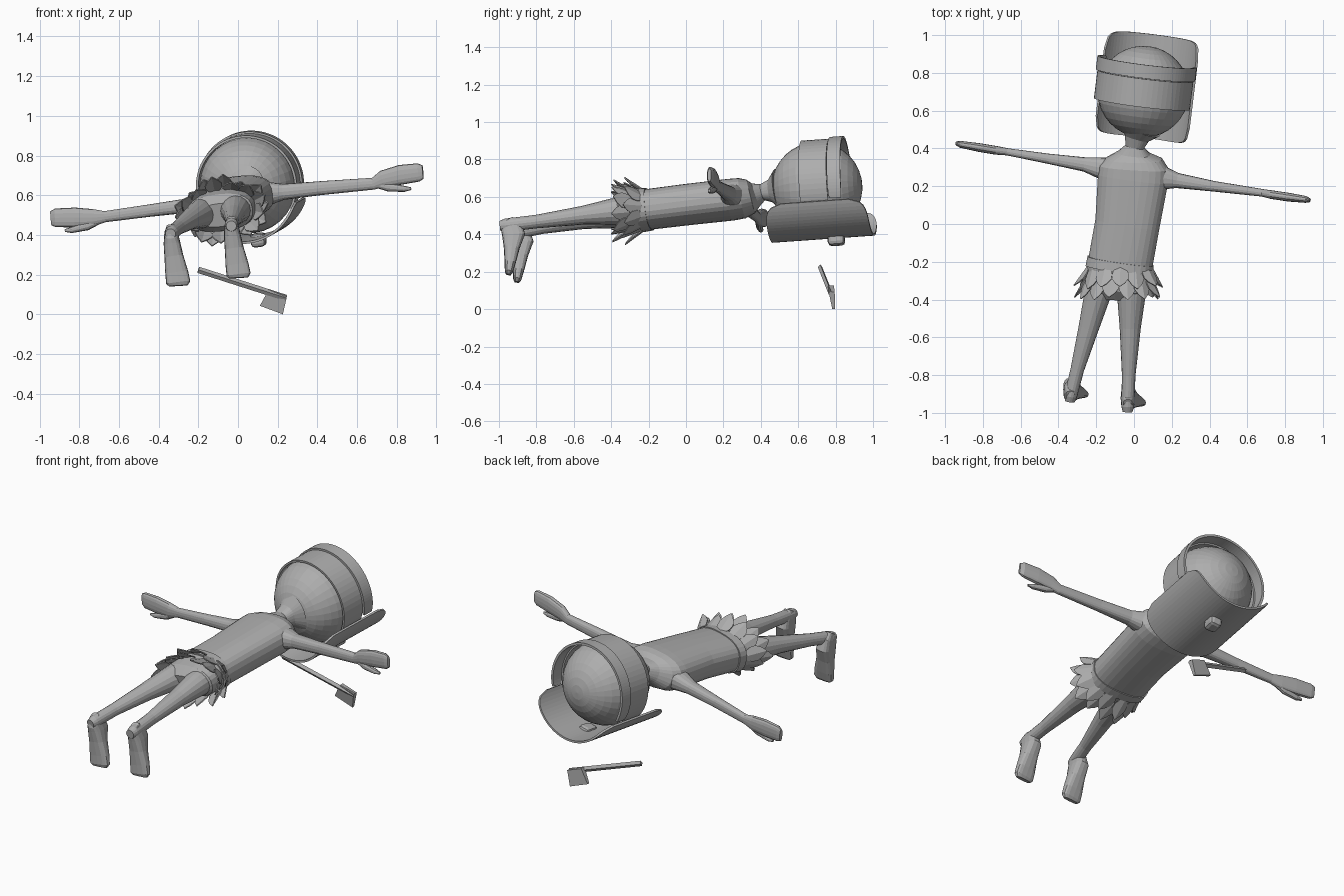
import bpy, bmesh, math
from mathutils import Vector, Matrix

if "Cube" in bpy.data.objects:
    bpy.data.objects.remove(bpy.data.objects["Cube"])

grey = bpy.data.materials.new("plain grey")
grey.diffuse_color = (0.42, 0.42, 0.42, 1)
grey.use_nodes = True
grey.node_tree.nodes["Principled BSDF"].inputs["Base Color"].default_value = grey.diffuse_color


def finish(name, bm, matrix=None, thick=0, smooth=False):
    if matrix:
        bm.transform(matrix)
    bmesh.ops.recalc_face_normals(bm, faces=bm.faces)
    me = bpy.data.meshes.new(name)
    for f in bm.faces:
        f.smooth = smooth
    bm.to_mesh(me)
    bm.free()
    ob = bpy.data.objects.new(name, me)
    bpy.context.collection.objects.link(ob)
    me.materials.append(grey)
    if thick:
        m = ob.modifiers.new("thickness", 'SOLIDIFY')
        m.thickness = thick
        m.offset = 0
    return ob


def loft(name, secs, ref, n=20, p=2.0):
    """Skin rounded sections (x, y, z, half size along ref, other half size)."""
    bm = bmesh.new()
    cs = [Vector(s[:3]) for s in secs]
    rings = []
    for i, s in enumerate(secs):
        t = (cs[min(i + 1, len(cs) - 1)] - cs[max(i - 1, 0)]).normalized()
        u = Vector(ref)
        u = (u - t * u.dot(t)).normalized()
        v = t.cross(u)
        ring = []
        for k in range(n):
            c, d = math.cos(k * math.tau / n), math.sin(k * math.tau / n)
            c = math.copysign(abs(c) ** (2 / p), c)
            d = math.copysign(abs(d) ** (2 / p), d)
            ring.append(bm.verts.new(cs[i] + u * c * s[3] + v * d * s[4]))
        rings.append(ring)
    for a, b in zip(rings, rings[1:]):
        for k in range(n):
            bm.faces.new((a[k], a[(k + 1) % n], b[(k + 1) % n], b[k]))
    bm.faces.new(rings[0])
    bm.faces.new(rings[-1])
    return finish(name, bm)


def shell(name, r, a0, a1, y_mid, half, p, n, matrix, thick=0.012):
    """Curved strip around the head axis; angle 0 points down to the face."""
    bm = bmesh.new()
    rows = []
    for i in range(n + 1):
        t = -1 + 2 * i / n
        a = math.radians(a0 + (a1 - a0) * i / n)
        h = half * (1 - min(abs(t), 0.992) ** p) ** (1 / p)
        rows.append([bm.verts.new((r * math.sin(a), y_mid + h * s, -r * math.cos(a)))
                     for s in (-1, -0.33, 0.33, 1)])
    for a, b in zip(rows, rows[1:]):
        for k in range(3):
            bm.faces.new((a[k], a[k + 1], b[k + 1], b[k]))
    return finish(name, bm, matrix, thick)


# torso with neck
loft("torso", [(.03, .50, .64, .11, .11), (.015, .455, .632, .065, .062),
               (.005, .41, .625, .05, .044), (0, .375, .612, .085, .062),
               (0, .345, .602, .15, .09), (0, .30, .593, .185, .105),
               (-.005, .24, .585, .188, .108), (-.035, 0, .558, .172, .107),
               (-.08, -.25, .527, .172, .105), (-.09, -.34, .512, .165, .095),
               (-.09, -.39, .50, .11, .06)], (1, 0, .13), 28, 2.5)

# head
head_frame = (Matrix.Translation((.05, .70, .65)) @ Matrix.Rotation(math.radians(-7), 4, 'Z')
              @ Matrix.Rotation(math.radians(4), 4, 'X') @ Matrix.Rotation(math.radians(-8), 4, 'Y'))
bm = bmesh.new()
bmesh.ops.create_uvsphere(bm, u_segments=32, v_segments=18, radius=0.243)
finish("head", bm, head_frame @ Matrix.Rotation(math.pi / 2, 4, 'X'))

# face mask, its strap and the thin headband
shell("face_mask", .272, -66, 66, .015, .275, 7, 30, head_frame)
shell("mask_strap", .25, 55, 305, .01, .075, 30, 40, head_frame)
shell("headband", .258, 68, 292, .125, .036, 14, 60, head_frame, .014)

# nose on the mask
bm = bmesh.new()
bmesh.ops.create_cube(bm, size=1)
bmesh.ops.scale(bm, vec=(.075, .09, .07), verts=bm.verts)
bmesh.ops.bevel(bm, geom=bm.edges[:], offset=.02, segments=2, affect='EDGES', profile=.5)
finish("mask_nose", bm, head_frame @ Matrix.Translation((0, .09, -.285)))

# arms with mitten hands
loft("right_arm", [(.10, .26, .60, .075, .075), (.17, .24, .611, .055, .058), (.23, .23, .617, .04, .04),
                   (.42, .20, .636, .035, .028), (.68, .165, .658, .03, .02),
                   (.73, .155, .682, .043, .023), (.82, .142, .703, .05, .023),
                   (.91, .13, .715, .046, .018), (.932, .125, .717, .034, .01)], (0, 0, 1), 16, 2.5)
loft("left_arm", [(-.11, .28, .565, .07, .07), (-.19, .30, .556, .05, .054), (-.26, .315, .547, .036, .038),
                  (-.45, .345, .522, .031, .027), (-.67, .382, .492, .028, .019),
                  (-.73, .39, .487, .043, .023), (-.82, .405, .488, .05, .023),
                  (-.92, .422, .486, .047, .018), (-.942, .428, .484, .036, .01)], (0, 0, 1), 16, 2.5)
loft("right_thumb", [(.69, .16, .655, .015, .014), (.76, .145, .64, .022, .017),
                     (.84, .13, .632, .015, .014), (.872, .125, .633, .007, .007)], (0, 0, 1), 10)
loft("left_thumb", [(-.69, .385, .475, .015, .014), (-.76, .39, .445, .022, .017),
                    (-.84, .40, .424, .015, .014), (-.872, .405, .422, .007, .007)], (0, 0, 1), 10)

# legs
loft("right_leg", [(-.01, -.26, .535, .085, .085), (-.015, -.40, .52, .073, .07), (-.02, -.55, .502, .056, .05),
                   (-.028, -.80, .468, .036, .036), (-.033, -.965, .448, .034, .036),
                   (-.034, -.995, .445, .026, .026)], (1, 0, 0), 16)
loft("left_leg", [(-.165, -.26, .515, .085, .085), (-.20, -.40, .50, .068, .068), (-.24, -.55, .478, .054, .05),
                  (-.30, -.77, .438, .036, .036), (-.335, -.91, .41, .034, .036),
                  (-.34, -.94, .405, .026, .026)], (1, 0, 0), 16)

# feet hang down from the ankles, toes lowest
for side, x, y, z in (("right", -.033, 0, 0), ("left", -.337, .045, -.04)):
    loft(side + "_foot", [(x, y - .955, z + .478, .024, .03), (x, y - .935, z + .445, .035, .058),
                          (x + .004, y - .922, z + .40, .042, .062), (x + .014, y - .932, z + .33, .048, .043),
                          (x + .028, y - .94, z + .25, .058, .03), (x + .036, y - .947, z + .20, .061, .022),
                          (x + .037, y - .949, z + .184, .048, .013)], (1, 0, 0), 16, 3)

# waistband
loft("waistband", [(-.071, -.195, .534, .178, .111), (-.078, -.245, .528, .181, .114)], (1, 0, .13), 28, 2.5)


# leaf skirt: rings of pointed leaves that flare outward
def leaf(name, base, along, across, length, width):
    bm = bmesh.new()
    out = across.cross(along).normalized()
    rows = []
    for t, w in ((0, .55), (.3, .95), (.55, 1), (.8, .62), (1, .06)):
        mid = base + along * length * t
        rows.append([bm.verts.new(mid + across * s * w * width / 2 - out * abs(s) * .012 * w)
                     for s in (-1, 0, 1)])
    for a, b in zip(rows, rows[1:]):
        for k in range(2):
            bm.faces.new((a[k], a[k + 1], b[k + 1], b[k]))
    finish(name, bm, None, .006)


roll = Matrix.Rotation(math.radians(-8), 3, 'Y')
for row, (y, flare, length) in enumerate(((-.225, 28, .125), (-.275, 22, .13))):
    centre = Vector((-.08 + .12 * (y + .25), y, .525 + .1 * (y + .25)))
    for i in range(13):
        a = math.tau * (i + row * .5) / 13
        tilt = math.radians(flare + 9 * math.sin(i * 2.3 + row))
        radial = roll @ Vector((.11 * math.cos(a), 0, .17 * math.sin(a))).normalized()
        base = centre + roll @ Vector((.172 * math.cos(a), 0, .108 * math.sin(a)))
        along = Vector((0, -1, 0)) * math.cos(tilt) + radial * math.sin(tilt)
        across = along.cross(radial).normalized()
        leaf(f"skirt_leaf_{row}_{i}", base, along, across, length, .088)


# axe below the figure: square handle and wedge blade
loft("axe_handle", [(-.2, .717, .224, .016, .012), (.243, .773, .082, .016, .012)], (0, 0, 1), 4)
bm = bmesh.new()
front, back = [], []
for x, z, half in ((.155, .125, .016), (.247, .092, .016), (.226, 0, .008), (.11, .043, .008)):
    y = .79 - .12 * z
    front.append(bm.verts.new((x, y - half, z)))
    back.append(bm.verts.new((x, y + half, z)))
bm.faces.new(front)
bm.faces.new(back[::-1])
for k in range(4):
    j = (k + 1) % 4
    bm.faces.new((front[k], front[j], back[j], back[k]))
finish("axe_blade", bm)
